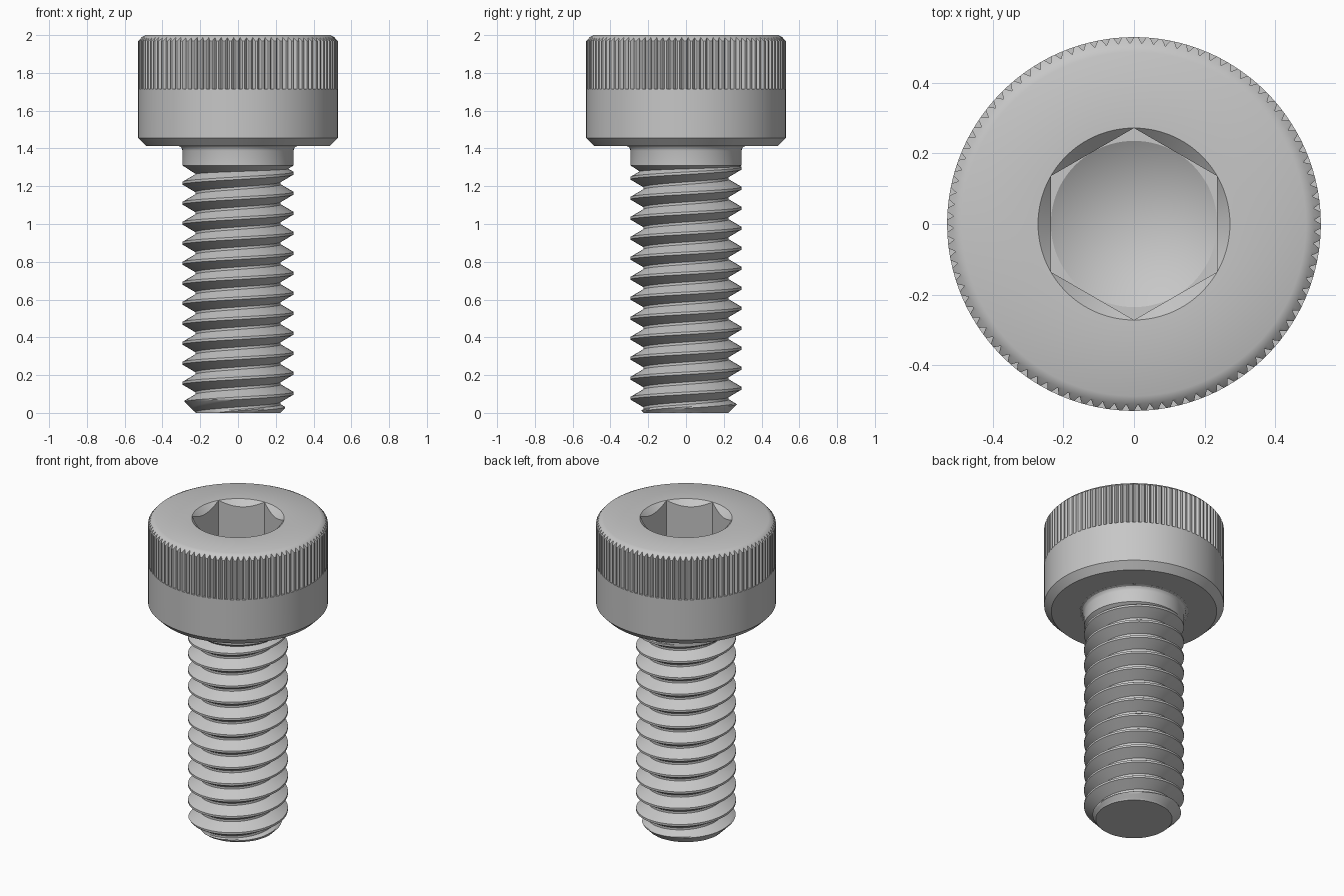
import bpy, bmesh
from math import sin, cos, pi, radians

if "Cube" in bpy.data.objects:
    bpy.data.objects.remove(bpy.data.objects["Cube"])

steel = bpy.data.materials.new("steel_grey")
steel.use_nodes = True
GREY = (0.57, 0.57, 0.57, 1)
steel.diffuse_color = GREY
steel.node_tree.nodes["Principled BSDF"].inputs["Base Color"].default_value = GREY

HEAD_R, RIM_R, HEAD_Z = 0.529, 0.487, 1.413
SHANK_R, ROOT_R, PITCH = 0.294, 0.226, 0.1059
THREAD_TOP = 1.31
FLAT = 0.2353                      # half the width across the socket flats
CORNER = FLAT / cos(pi / 6)


def finish(name, bm):
    bmesh.ops.remove_doubles(bm, verts=bm.verts, dist=1e-5)
    mesh = bpy.data.meshes.new(name)
    bm.to_mesh(mesh)
    bm.free()
    mesh.materials.append(steel)
    ob = bpy.data.objects.new(name, mesh)
    bpy.context.collection.objects.link(ob)
    bpy.ops.object.select_all(action='DESELECT')
    ob.select_set(True)
    bpy.context.view_layer.objects.active = ob
    bpy.ops.object.shade_smooth_by_angle(angle=radians(30))


def loft(name, rings, n):
    """Join rings; each ring maps a column number to (radius, height)."""
    bm = bmesh.new()
    grid = []
    for ring in rings:
        row = []
        for i in range(n):
            r, z = ring(i)
            a = 2 * pi * i / n
            row.append(bm.verts.new((r * cos(a), r * sin(a), z)))
        grid.append(row)
    for low, high in zip(grid, grid[1:]):
        for i in range(n):
            k = (i + 1) % n
            bm.faces.new((low[i], low[k], high[k], high[i]))
    finish(name, bm)


def circle(r, z):
    return lambda i: (r, z)


# Head: cylinder with rounded rim, knurled upper band and hexagonal socket
TEETH = 96
COLS = TEETH * 3
KNURL_Z, SOCKET_Z = 1.715, 1.741


def knurl_r(i):
    return HEAD_R - (0.018 if i % 3 == 1 else 0)


def rim_z(r):
    """Height of the rounded rim at radius r."""
    t = (r - RIM_R) / (HEAD_R - RIM_R)
    return 2 - 0.032 * t ** 1.7


def hex_r(i):
    a = 2 * pi * i / COLS
    return FLAT / cos((a + pi / 6) % (pi / 3) - pi / 6)


loft("socket_head", [
    circle(0.318, HEAD_Z),
    circle(RIM_R, HEAD_Z),
    circle(HEAD_R, HEAD_Z + 0.042),
    circle(HEAD_R, KNURL_Z),
    lambda i: (knurl_r(i), KNURL_Z),
    lambda i: (knurl_r(i), rim_z(knurl_r(i))),
    circle(0.508, rim_z(0.508)),
    circle(RIM_R, 2),
    circle(CORNER, 2),
    lambda i: (hex_r(i), 2 - (CORNER - hex_r(i))),
    lambda i: (hex_r(i), SOCKET_Z),
    circle(FLAT, SOCKET_Z),
    circle(0, SOCKET_Z - 0.145),
], COLS)

# Plain shank with thread run-out below and fillet under the head
loft("shank", [circle(r, z) for r, z in (
    (ROOT_R, 1.266), (SHANK_R, THREAD_TOP), (SHANK_R, 1.388),
    (0.297, 1.4), (0.305, 1.409), (0.318, HEAD_Z))], 64)

# Thread: helical grid, each turn joined to the next
N, STEPS, TURNS = 64, 16, 16
phase = (1.216 - PITCH / 2) % PITCH - 2 * PITCH
bm = bmesh.new()
cols = []
for j in range(N):
    a = 2 * pi * j / N
    col = []
    for k in range(TURNS * STEPS):
        f = k % STEPS / STEPS
        d = min(f, 1 - f)                              # distance from crest
        slope = min(max((d - 1 / 16) * 8 / 3, 0), 1)
        z = phase + PITCH * (k / STEPS + j / N)
        r = SHANK_R + (ROOT_R - SHANK_R) * slope
        r = min(r, 0.224 + max(z, 0))                  # end chamfer
        col.append(bm.verts.new((r * cos(a), r * sin(a), z)))
    cols.append(col)
for j in range(N):
    nxt = cols[(j + 1) % N]
    shift = STEPS if j == N - 1 else 0
    for k in range(TURNS * STEPS - 1 - shift):
        bm.faces.new((cols[j][k], nxt[k + shift], nxt[k + 1 + shift], cols[j][k + 1]))

# Trim the thread square at both ends and close the tip
for height, normal in ((0, -1), (THREAD_TOP, 1)):
    bmesh.ops.bisect_plane(bm, geom=bm.verts[:] + bm.edges[:] + bm.faces[:],
                           plane_co=(0, 0, height), plane_no=(0, 0, normal),
                           clear_outer=True)
tip = [e for e in bm.edges if e.is_boundary and e.verts[0].co.z < 0.01]
bmesh.ops.holes_fill(bm, edges=tip, sides=0)
finish("thread", bm)
